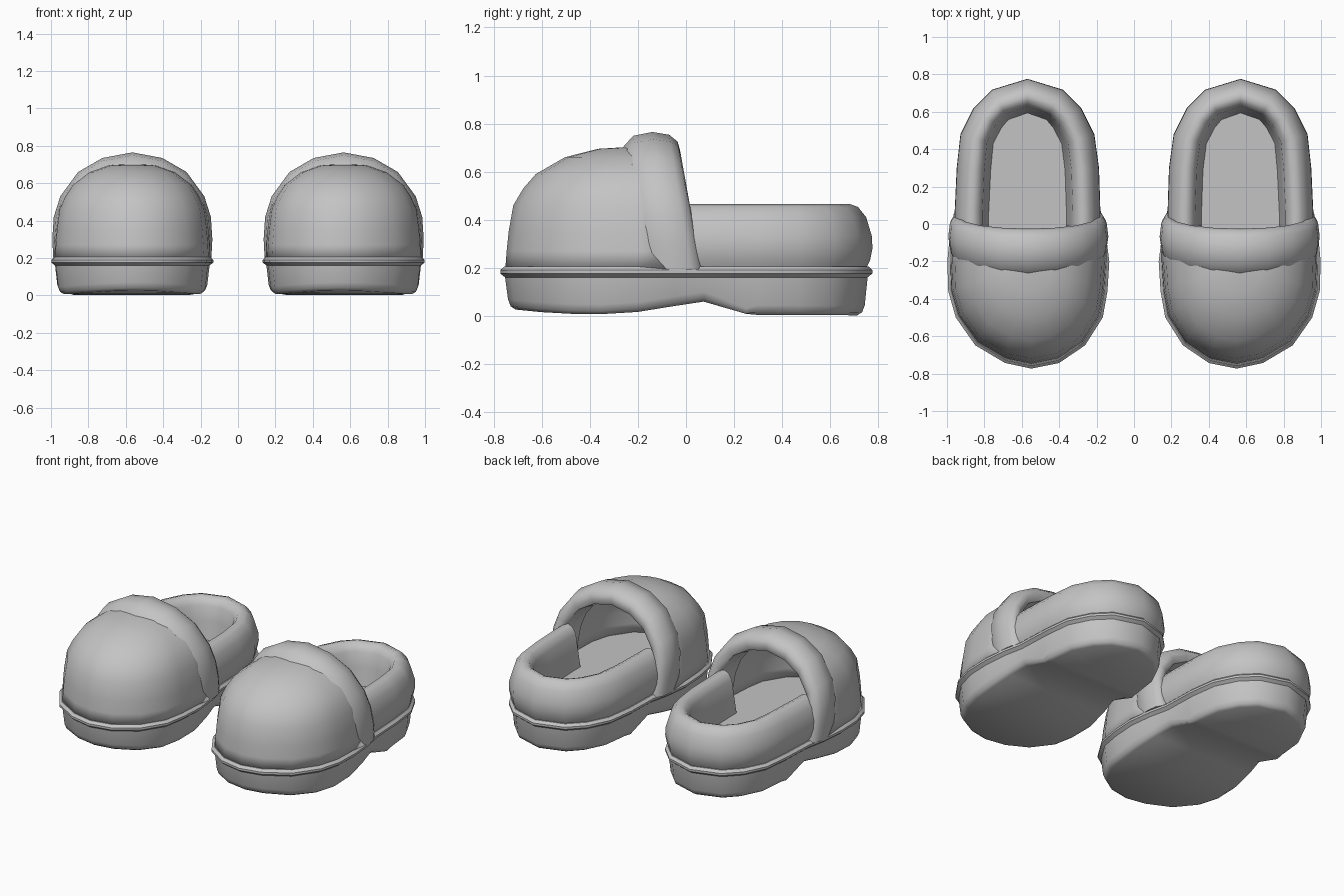
import bpy, bmesh, math
from mathutils import Vector

if "Cube" in bpy.data.objects:
    bpy.data.objects.remove(bpy.data.objects["Cube"])

grey = bpy.data.materials.new("plain grey")
grey.use_nodes = True
COLOUR = (0.55, 0.55, 0.55, 1)
grey.diffuse_color = COLOUR
grey.node_tree.nodes["Principled BSDF"].inputs["Base Color"].default_value = COLOUR

# Footprint of one shoe: y, inner x, outer x, from toe to heel
STATIONS = [(-.745, .40, .69), (-.65, .26, .85), (-.50, .165, .955),
            (-.36, .14, .995), (-.20, .13, 1.0), (-.04, .15, .985),
            (.08, .178, .96), (.30, .185, .95), (.48, .21, .93),
            (.62, .28, .86), (.72, .38, .76)]
OUTLINE = ([Vector((.55, -.775))] + [Vector((a, y)) for y, a, b in STATIONS]
           + [Vector((.57, .778))] + [Vector((b, y)) for y, a, b in reversed(STATIONS)])
N = len(OUTLINE)
CX = .565


def inset(d):
    """Footprint moved inward by d."""
    pts = []
    for i, p in enumerate(OUTLINE):
        t = (OUTLINE[(i + 1) % N] - OUTLINE[i - 1]).normalized()
        pts.append(p + Vector((t.y, -t.x)) * d)
    return pts


def interpolate(table, v):
    for (a, za), (b, zb) in zip(table, table[1:]):
        if v <= b:
            return za + (zb - za) * max(0, (v - a) / (b - a))
    return table[-1][1]


def loft(name, rings, loop_u, loop_v=False, caps=None, angle=40, thickness=0):
    """Skin a list of rings; mirror the part for the other shoe."""
    bm = bmesh.new()
    rows = [[bm.verts.new(p) for p in r] for r in rings]
    n, m = len(rows), len(rows[0])
    for j in range(n if loop_v else n - 1):
        for i in range(m if loop_u else m - 1):
            a, b = rows[j], rows[(j + 1) % n]
            k = (i + 1) % m
            bm.faces.new((a[i], a[k], b[k], b[i]))
    if caps == "strips":        # bridge the paired sides of the footprint
        for r in (rows[0], rows[-1]):
            for i in range(N // 2):
                quad = (r[i], r[i + 1], r[(N - i - 1) % N], r[(N - i) % N])
                bm.faces.new(list(dict.fromkeys(quad)))
    elif caps == "ends":
        bm.faces.new([r[0] for r in rows])
        bm.faces.new([r[-1] for r in rows])
    bmesh.ops.remove_doubles(bm, verts=bm.verts, dist=.0005)
    bmesh.ops.recalc_face_normals(bm, faces=bm.faces)
    # An open shell must face outward, up at its crown
    if thickness and max(bm.faces, key=lambda f: f.calc_center_median().z).normal.z < 0:
        bmesh.ops.reverse_faces(bm, faces=bm.faces)
    me = bpy.data.meshes.new(name)
    bm.to_mesh(me)
    bm.free()
    me.materials.append(grey)
    ob = bpy.data.objects.new(name, me)
    bpy.context.collection.objects.link(ob)
    bpy.ops.object.select_all(action='DESELECT')
    ob.select_set(True)
    bpy.context.view_layer.objects.active = ob
    bpy.ops.object.shade_smooth_by_angle(angle=math.radians(angle))
    if thickness:
        s = ob.modifiers.new("Shell", 'SOLIDIFY')
        s.thickness, s.offset = thickness, -1
    ob.modifiers.new("Other shoe", 'MIRROR')
    return ob


# Sole with a raised arch and a rim around the top
UNDERSIDE = [(-.75, .03), (-.6, .015), (-.4, .004), (-.2, .016), (-.04, .042),
             (.08, .06), (.15, .045), (.27, .004), (.72, .002), (.78, .006)]
rings = [[(p.x, p.y, .205) for p in inset(.035)],
         [(p.x, p.y, .205) for p in inset(.018)],
         [(p.x, p.y, .19) for p in inset(.002)],
         [(p.x, p.y, .176) for p in inset(.002)],
         [(p.x, p.y, .16) for p in inset(.022)]]
for d, lift in ((.034, .04), (.045, .012), (.065, 0)):
    rings.append([(p.x, p.y, interpolate(UNDERSIDE, p.y) + lift) for p in inset(d)])
# Extra station so that the heel edge of the arch stays crisp
bottom = loft("soles", rings, True, caps="strips")
bm = bmesh.new()
bm.from_mesh(bottom.data)
bmesh.ops.bisect_plane(bm, geom=bm.verts[:] + bm.edges[:] + bm.faces[:],
                       plane_co=(0, .25, 0), plane_no=(0, 1, 0))
for v in bm.verts:
    if abs(v.co.y - .25) < .001 and v.co.z < .07:
        v.co.z = max(.008, v.co.z - .025)
bm.to_mesh(bottom.data)
bm.free()

# Rounded toe cap, a hollow shell running back under the cuff
DOME = [(1, .195), (.99, .27), (.975, .35), (.94, .46), (.865, .53), (.77, .59),
        (.55, .66), (.3, .695), (0, .705)]
toe = OUTLINE[5::-1] + OUTLINE[:-6:-1]
rings = []
for f, z in DOME:
    row = [(CX + (p.x - CX) * f * .96, -.2 + (p.y + .2) * f * .96, z) for p in toe]
    rings.append([(row[0][0], -.06, z)] + row + [(row[-1][0], -.06, z)])
loft("toe_caps", rings, False, thickness=.055)

# Thick padded cuff arching over the instep
HALF = [(.422, .19), (.428, .3), (.42, .42), (.385, .53), (.29, .66), (.16, .735)]
ARCH = [(-x, z) for x, z in HALF] + [(0, .765)] + [(x, z) for x, z in reversed(HALF)]
BAND = [(-.265, .885), (-.22, .972), (-.14, 1), (-.07, .98), (-.035, .93),
        (-.025, .87), (-.04, .81), (-.12, .78), (-.24, .79)]
rings = []
for y, f in BAND:
    rings.append([(CX + x * f, y + .09 * (1 - (z - .19) / .575), .19 + (z - .19) * f)
                  for x, z in ARCH])
loft("instep_cuffs", rings, False, loop_v=True, caps="ends", angle=50)

# Padded collar wrapping the heel
PAD = [(.03, .195), (.012, .23), (.002, .28), (.004, .33), (.028, .41), (.062, .453),
       (.095, .465), (.125, .453), (.15, .415), (.165, .32), (.185, .2)]
rings = []
for d, z in PAD:
    row = inset(d)[7:18]
    rings.append([(row[0].x, -.01, z)] + [(p.x, p.y, z) for p in row]
                 + [(row[-1].x, -.01, z)])
loft("heel_collars", rings, False, loop_v=True, caps="ends", angle=50)
